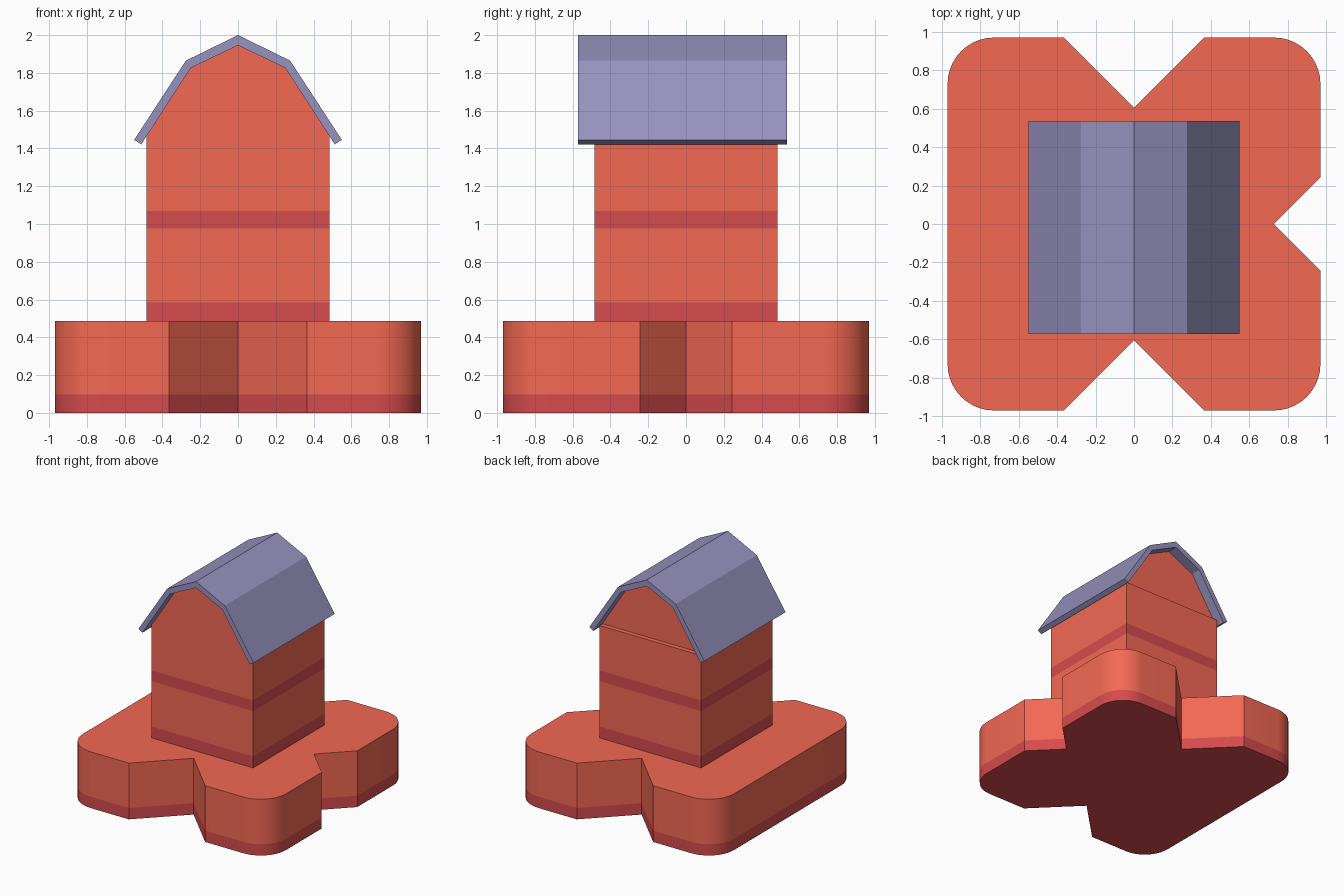
import bpy, bmesh
from math import sin, cos, pi, radians

if "Cube" in bpy.data.objects:
    bpy.data.objects.remove(bpy.data.objects["Cube"])


def material(name, rgb):
    m = bpy.data.materials.new(name)
    m.diffuse_color = (*rgb, 1)
    m.use_nodes = True
    m.node_tree.nodes["Principled BSDF"].inputs["Base Color"].default_value = m.diffuse_color
    return m


RED = material("red", (0.90, 0.14, 0.088))
DARK = material("dark_red", (0.67, 0.07, 0.075))
SLATE = material("slate", (0.31, 0.29, 0.52))


def prism(name, outline, levels, mats, place):
    """Loft one outline through the levels; mats[i] colours the layer between levels i and i+1."""
    bm = bmesh.new()
    rings = [[bm.verts.new(place(a, b, t)) for a, b in outline] for t in levels]
    n = len(outline)
    for k in range(len(levels) - 1):
        for i in range(n):
            j = (i + 1) % n
            f = bm.faces.new((rings[k][i], rings[k][j], rings[k + 1][j], rings[k + 1][i]))
            f.material_index = k
    bm.faces.new(rings[0][::-1]).material_index = 0
    bm.faces.new(rings[-1]).material_index = len(mats) - 1
    bmesh.ops.recalc_face_normals(bm, faces=bm.faces)
    me = bpy.data.meshes.new(name)
    bm.to_mesh(me)
    bm.free()
    for m in mats:
        me.materials.append(m)
    ob = bpy.data.objects.new(name, me)
    bpy.context.collection.objects.link(ob)
    return ob


def upright(a, b, t):
    return (a, b, t)


def lengthwise(a, b, t):
    return (a, t, b)


# Base: rounded square with V notches on the front, back and right
H, R, STEPS = 0.97, 0.242, 10


def corner(sx, sy, start):
    c = H - R
    return [(sx * c + R * cos(start + pi / 2 * i / STEPS),
             sy * c + R * sin(start + pi / 2 * i / STEPS)) for i in range(STEPS + 1)]


outline = [(H, -0.243), (0.727, 0), (H, 0.243)] + corner(1, 1, 0)
outline += [(0.365, H), (0, 0.606), (-0.365, H)] + corner(-1, 1, pi / 2)
outline += corner(-1, -1, pi)
outline += [(-0.365, -H), (0, -0.606), (0.365, -H)] + corner(1, -1, 1.5 * pi)
base = prism("base", outline, [0, 0.098, 0.486], [DARK, RED], upright)
bpy.context.view_layer.objects.active = base
base.select_set(True)
bpy.ops.object.shade_smooth_by_angle(angle=radians(25))
base.select_set(False)

# Tower with two dark bands
W = 0.485
prism("tower", [(-W, -W), (W, -W), (W, W), (-W, W)],
      [0.486, 0.585, 0.976, 1.07, 1.457], [DARK, RED, DARK, RED], upright)

# Gable infill, flush at the front and set back at the rear
half = [(W, 1.457), (W, 1.466), (0.25, 1.826)]
gable = half + [(0, 1.946)] + [(-x, z) for x, z in reversed(half)]
prism("gable", gable, [-W, 0.445], [RED], lengthwise)

# Gambrel roof shell
outer = [(0.55, 1.445), (0.276, 1.865)]
inner = [(0.25, 1.826), (0.512, 1.422)]
roof = (outer + [(0, 2.0)] + [(-x, z) for x, z in reversed(outer)]
        + [(-x, z) for x, z in reversed(inner)] + [(0, 1.946)] + inner)
prism("roof", roof, [-0.573, 0.535], [SLATE], lengthwise)
